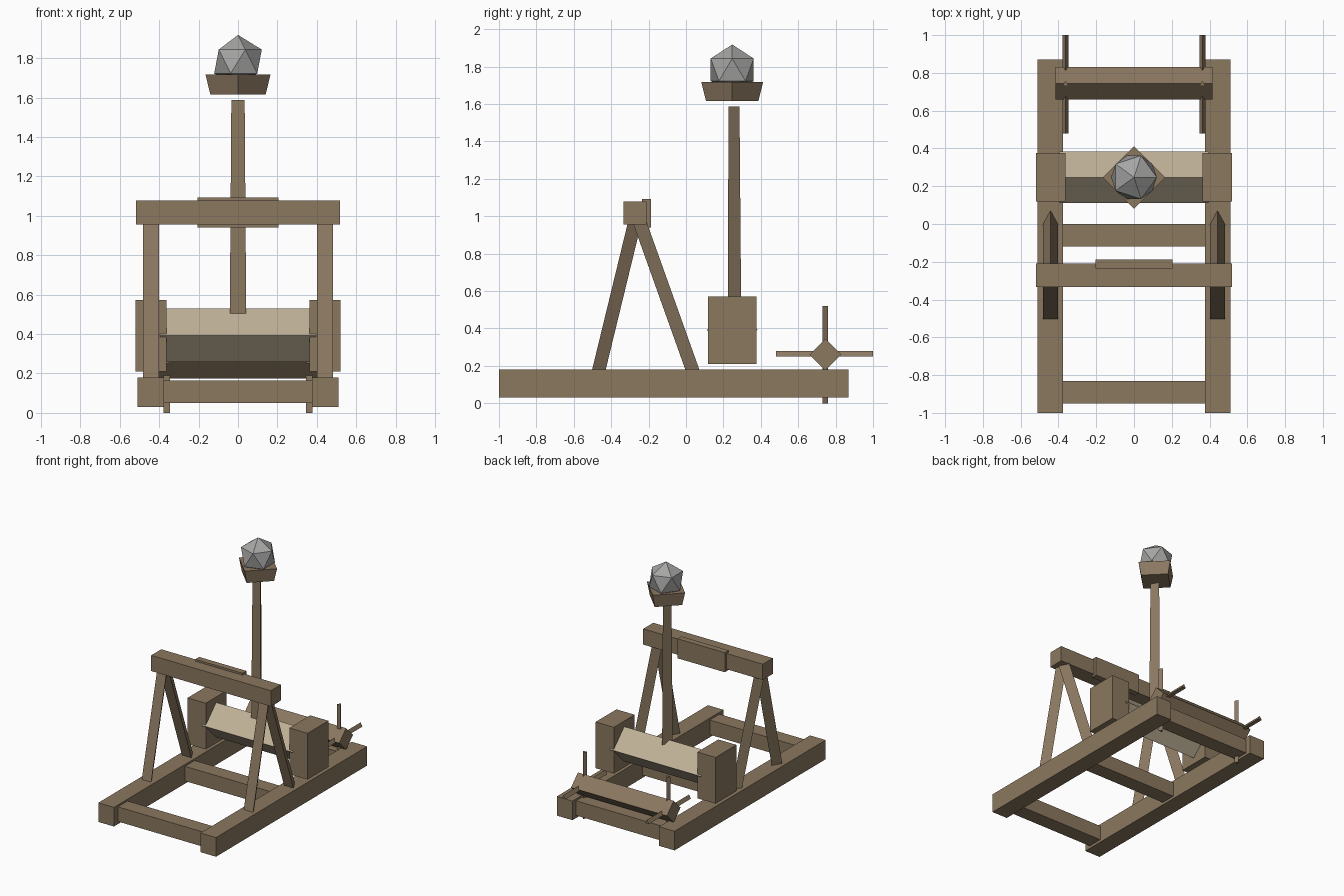
import bpy
import bmesh
import math
from mathutils import Vector

cube = bpy.data.objects.get("Cube")
if cube:
    bpy.data.objects.remove(cube, do_unlink=True)


def make_material(name, rgb):
    mat = bpy.data.materials.new(name)
    mat.use_nodes = True
    mat.diffuse_color = (*rgb, 1)
    bsdf = mat.node_tree.nodes["Principled BSDF"]
    bsdf.inputs["Base Color"].default_value = (*rgb, 1)
    bsdf.inputs["Roughness"].default_value = 0.9
    return mat


WOOD = make_material("brown wood", (0.258, 0.188, 0.117))
ROPE = make_material("pale rope", (0.52, 0.44, 0.31))
STONE = make_material("grey stone", (0.38, 0.38, 0.375))


def finish(name, bm, mat):
    bmesh.ops.recalc_face_normals(bm, faces=bm.faces[:])
    mesh = bpy.data.meshes.new(name)
    bm.to_mesh(mesh)
    bm.free()
    mesh.materials.append(mat)
    obj = bpy.data.objects.new(name, mesh)
    bpy.context.collection.objects.link(obj)
    return obj


def box(name, x, y, z, mat=WOOD):
    """Beam given by its (min, max) range on each axis."""
    bm = bmesh.new()
    bmesh.ops.create_cube(bm, size=1)
    for v in bm.verts:
        v.co = Vector([(a + b) / 2 + c * (b - a) for (a, b), c in zip((x, y, z), v.co)])
    return finish(name, bm, mat)


def rod(name, start, end, sides, r0, up, r1=None, mat=WOOD):
    """Low-poly rod between two points, with its first corner towards up."""
    start, end, up = Vector(start), Vector(end), Vector(up)
    axis = (end - start).normalized()
    u = (up - axis * up.dot(axis)).normalized()
    w = axis.cross(u)
    bm = bmesh.new()
    rings = []
    for centre, r in ((start, r0), (end, r0 if r1 is None else r1)):
        angles = [math.tau * i / sides for i in range(sides)]
        rings.append([bm.verts.new(centre + r * (u * math.cos(a) + w * math.sin(a)))
                      for a in angles])
    bm.faces.new(rings[0])
    bm.faces.new(rings[1])
    for i in range(sides):
        j = (i + 1) % sides
        bm.faces.new((rings[0][i], rings[0][j], rings[1][j], rings[1][i]))
    return finish(name, bm, mat)


BACK, UP = (0, 1, 0), (0, 0, 1)
ARM_Y = 0.247
WINCH_Y, WINCH_Z = 0.745, 0.26

# Paired parts: rails, A-frame legs, bundle blocks and winch handles
for side, s in (("left", 1), ("right", -1)):
    def span(a, b):
        return tuple(sorted((s * a, s * b)))

    box(f"{side}_rail", span(0.375, 0.51), (-1, 0.87), (0.03, 0.18))
    box(f"{side}_bundle_block", span(0.362, 0.52), (0.118, 0.376), (0.21, 0.572))
    x = s * 0.442
    rod(f"{side}_front_leg", (x, -0.497, 0.1), (x, -0.276, 1.01), 3, 0.047, BACK)
    rod(f"{side}_rear_leg", (x, 0.05, 0.1), (x, -0.275, 1.01), 3, 0.047, BACK)
    x = s * 0.362
    rod(f"{side}_upright_handle", (x, 0.74, 0), (x, 0.74, 0.52), 3, 0.019, BACK)
    rod(f"{side}_level_handle", (x, 0.48, WINCH_Z), (x, 1, WINCH_Z), 3, 0.019, UP)

# Base cross members
for name, y in (("front", -0.89), ("middle", -0.06), ("rear", 0.765)):
    box(f"{name}_cross_member", (-0.38, 0.38), (y - 0.06, y + 0.06), (0.05, 0.165))

# Top beam with its stop pad
box("top_beam", (-0.518, 0.518), (-0.334, -0.21), (0.955, 1.078))
box("stop_pad", (-0.205, 0.205), (-0.235, -0.187), (0.94, 1.093))

# Twisted rope bundle and winch drum
rod("rope_bundle", (-0.395, ARM_Y, 0.393), (0.395, ARM_Y, 0.393), 4, 0.136, UP, mat=ROPE)
rod("winch_drum", (-0.415, WINCH_Y, WINCH_Z), (0.415, WINCH_Y, WINCH_Z), 4, 0.085, UP)

# Throwing arm, bowl and boulder
rod("throwing_arm", (0, ARM_Y, 0.5), (0, ARM_Y, 1.588), 3, 0.048, BACK, r1=0.039)
rod("bowl", (0, ARM_Y, 1.615), (0, ARM_Y, 1.717), 4, 0.14, BACK, r1=0.165)
bm = bmesh.new()
bmesh.ops.create_icosphere(bm, subdivisions=1, radius=0.135)
bmesh.ops.translate(bm, verts=bm.verts[:], vec=(0, ARM_Y, 1.783))
finish("boulder", bm, STONE)
